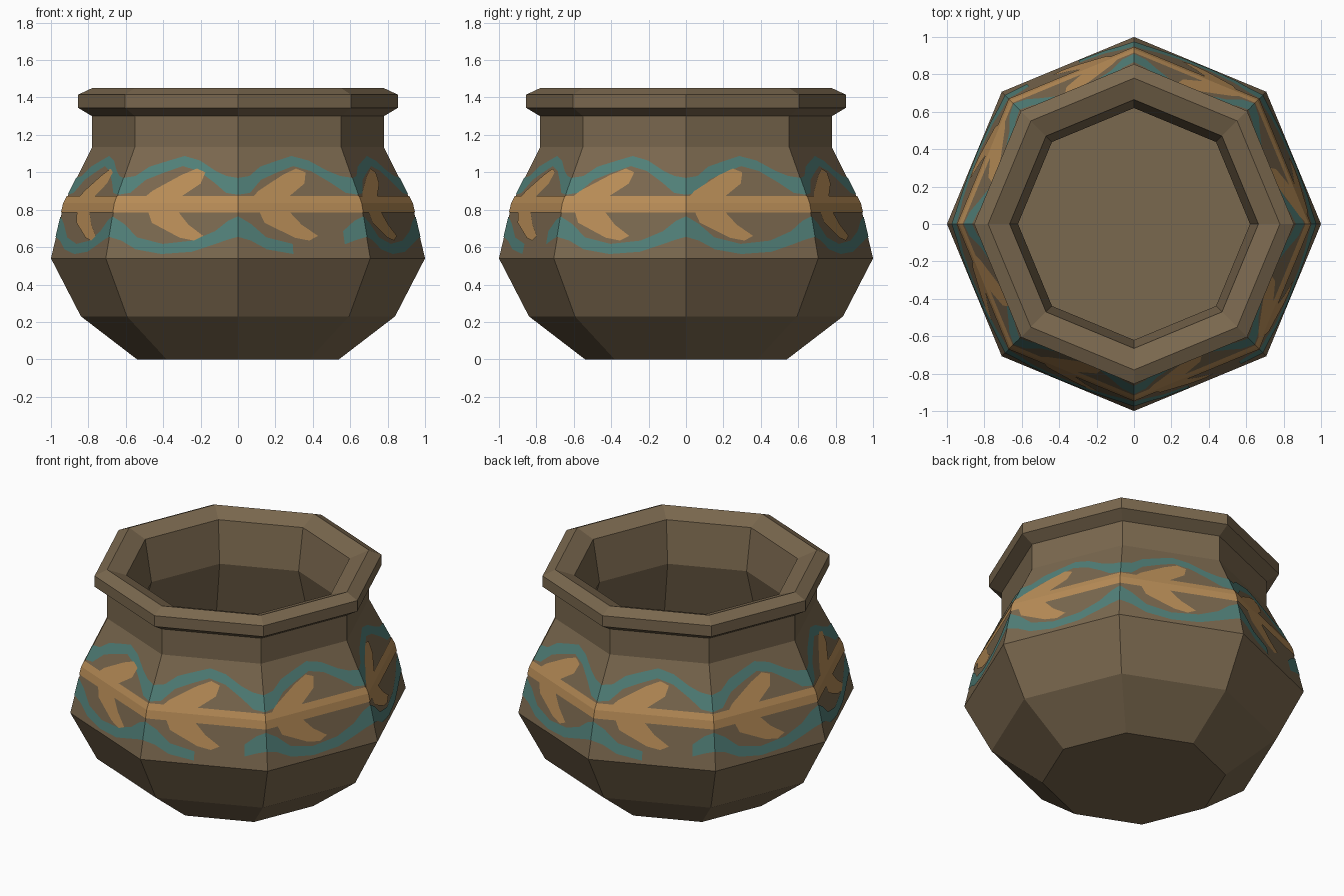
import bpy, bmesh, math

if "Cube" in bpy.data.objects:
    bpy.data.objects.remove(bpy.data.objects["Cube"])

SIDES = 8


def material(name, rgb):
    m = bpy.data.materials.new(name)
    m.diffuse_color = (*rgb, 1)
    m.use_nodes = True
    m.node_tree.nodes["Principled BSDF"].inputs["Base Color"].default_value = m.diffuse_color
    return m


brown = material("brown clay", (0.195, 0.138, 0.077))
ochre = material("ochre paint", (0.48, 0.265, 0.095))
teal = material("teal paint", (0.083, 0.215, 0.19))


def make_object(name, bm, mat):
    mesh = bpy.data.meshes.new(name)
    bm.to_mesh(mesh)
    bm.free()
    mesh.materials.append(mat)
    ob = bpy.data.objects.new(name, mesh)
    bpy.context.collection.objects.link(ob)
    return ob


def corner(r, z, k):
    a = math.tau * k / SIDES
    return (r * math.cos(a), r * math.sin(a), z)


# Pot body: outer wall, flared rim, hollow inside, as (radius, height)
profile = [(0.54, 0), (0.84, 0.23), (1.0, 0.54), (0.93, 0.835), (0.78, 1.135),
           (0.78, 1.30), (0.855, 1.345), (0.855, 1.415), (0.78, 1.45),
           (0.665, 1.405), (0.62, 1.14), (0.80, 0.54), (0.70, 0.22)]
bm = bmesh.new()
rings = [[bm.verts.new(corner(r, z, k)) for k in range(SIDES)] for r, z in profile]
for a, b in zip(rings, rings[1:]):
    for k in range(SIDES):
        n = (k + 1) % SIDES
        bm.faces.new((a[k], a[n], b[n], b[k]))
bm.faces.new(rings[0][::-1])   # underside
bm.faces.new(rings[-1])        # inner floor
make_object("pot_body", bm, brown)


# Painted band: flat shapes in (u across a side, z), laid just above the wall
FOLD = 0.835


def surface(k, u, z, lift):
    if z > FOLD:
        r = 0.93 + (0.78 - 0.93) * (z - FOLD) / 0.30
    else:
        r = 1.0 + (0.93 - 1.0) * (z - 0.54) / 0.295
    p, q = corner(r + lift, z, k), corner(r + lift, z, k + 1)
    return [i + (j - i) * u for i, j in zip(p, q)]


def shape(bm, k, pts, lift):
    area = sum(p[0] * q[1] - q[0] * p[1] for p, q in zip(pts, pts[1:] + pts[:1]))
    if area < 0:
        pts = pts[::-1]
    bm.faces.new([bm.verts.new(surface(k, u, z, lift)) for u, z in pts])


def stroke(bm, k, line, lift):
    # ribbon from (u, z, half height) points
    for (u, z, h), (v, w, g) in zip(line, line[1:]):
        shape(bm, k, [(u, z - h), (v, w - g), (v, w + g), (u, z + h)], lift)


upper_leaf = [(-0.47, 0.865), (-0.42, 0.90), (-0.2, 0.985), (-0.07, 1.02),
              (0.01, 1.0), (-0.02, 0.94), (-0.18, 0.865)]
lower_leaf = [(-0.42, 0.79), (-0.38, 0.73), (-0.15, 0.65), (-0.04, 0.635),
              (0.03, 0.66), (-0.09, 0.72), (-0.18, 0.79)]
upper_wave = [(0, 0.925, 0.045), (0.1, 0.935, 0.045), (0.2, 0.995, 0.035),
              (0.35, 1.03, 0.03), (0.5, 1.06, 0.027), (0.65, 1.035, 0.028),
              (0.8, 0.975, 0.032), (0.9, 0.935, 0.045), (1, 0.925, 0.045)]
lower_wave = [(0, 0.71, 0.055), (0.1, 0.68, 0.045), (0.22, 0.62, 0.032),
              (0.42, 0.59, 0.027), (0.65, 0.605, 0.03), (0.82, 0.65, 0.035),
              (0.92, 0.69, 0.05), (1, 0.71, 0.055)]
leaf_tip = [0.49, 0.6, 0.6, 0.62, 0.72, 0.70, 0.59, 0.53]   # hand-painted drift
gap_sides = (2, 6)                                         # broken lower line

vine, wave = bmesh.new(), bmesh.new()
for k in range(SIDES):
    for lo, hi in ((0.785, FOLD), (FOLD, 0.872)):
        shape(vine, k, [(0, lo), (1, lo), (1, hi), (0, hi)], 0.005)
    for leaf in (upper_leaf, lower_leaf):
        shape(vine, k, [(u + leaf_tip[k], z) for u, z in leaf], 0.004)
    stroke(wave, k, upper_wave, 0.003)
    if k in gap_sides:
        stroke(wave, k, lower_wave[:4], 0.003)
        stroke(wave, k, lower_wave[5:], 0.003)
    else:
        stroke(wave, k, lower_wave, 0.003)
make_object("painted_vine", vine, ochre)
make_object("painted_wave_lines", wave, teal)
